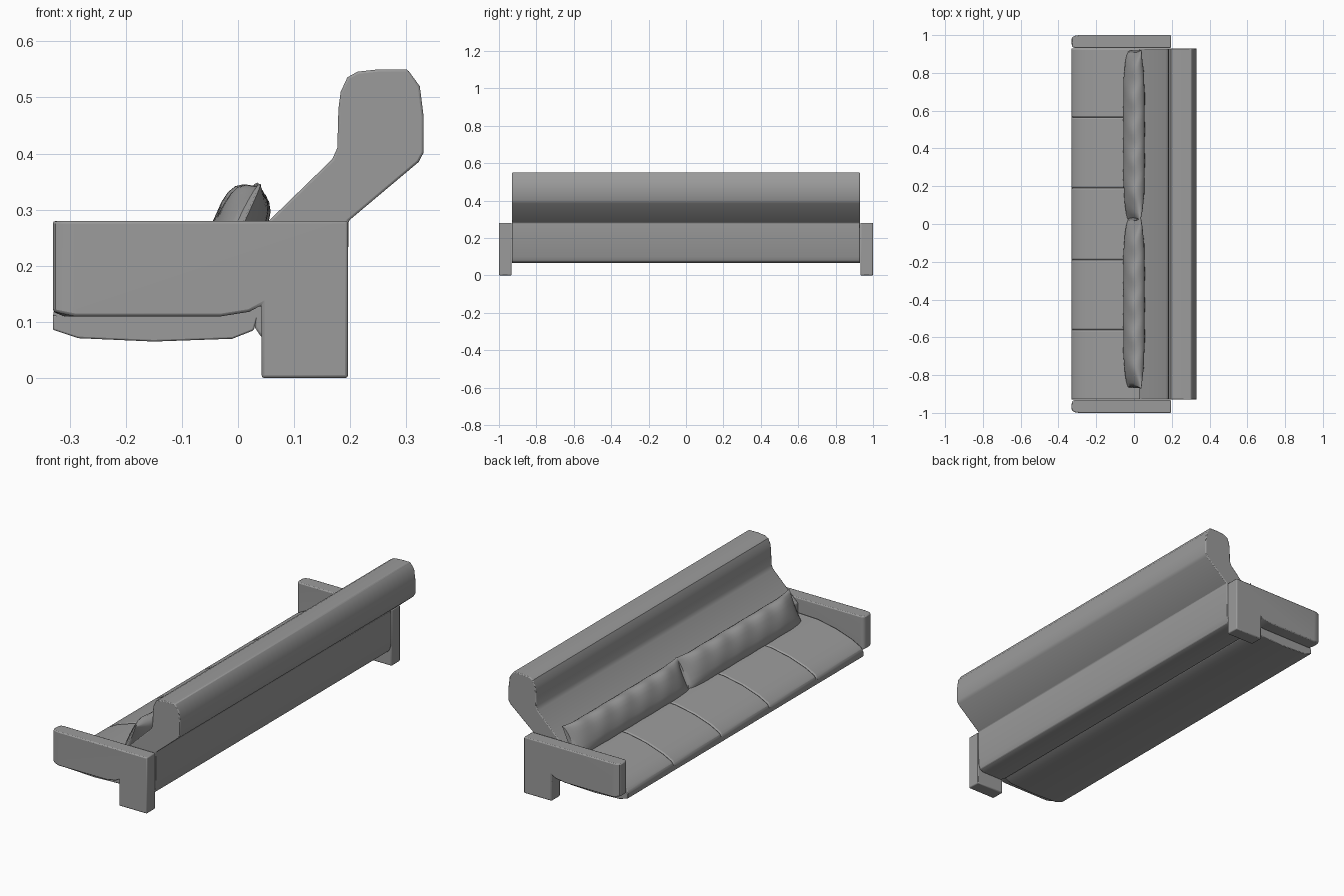
import bpy, bmesh, math
from mathutils import Vector

cube = bpy.data.objects.get("Cube")
if cube:
    bpy.data.objects.remove(cube)

grey = bpy.data.materials.new("grey_fabric")
grey.use_nodes = True
GREY = (0.33, 0.33, 0.33, 1)
grey.diffuse_color = GREY
grey.node_tree.nodes["Principled BSDF"].inputs["Base Color"].default_value = GREY


def finish(bm, name, bevel=0.0, angle=35):
    """Turn a bmesh into a smooth shaded object with softened edges."""
    bmesh.ops.recalc_face_normals(bm, faces=bm.faces)
    me = bpy.data.meshes.new(name)
    bm.to_mesh(me)
    bm.free()
    me.materials.append(grey)
    ob = bpy.data.objects.new(name, me)
    bpy.context.collection.objects.link(ob)
    if bevel:
        mod = ob.modifiers.new("soft_edges", "BEVEL")
        mod.width = bevel
        mod.segments = 2
        mod.limit_method = "ANGLE"
        mod.angle_limit = math.radians(40)
    bpy.ops.object.select_all(action="DESELECT")
    bpy.context.view_layer.objects.active = ob
    ob.select_set(True)
    bpy.ops.object.shade_smooth_by_angle(angle=math.radians(angle))
    return ob


def prism(profile, y0, y1):
    """Extrude an (x, z) profile along y."""
    bm = bmesh.new()
    face = bm.faces.new([bm.verts.new((x, y0, z)) for x, z in profile])
    ext = bmesh.ops.extrude_face_region(bm, geom=[face])
    for v in ext["geom"]:
        if isinstance(v, bmesh.types.BMVert):
            v.co.y = y1
    return bm


# Backrest and rear base in one profile
back = [(0.03, 0.09), (0.04, 0.075), (0.06, 0.067), (0.165, 0.067), (0.185, 0.075),
        (0.195, 0.1), (0.197, 0.28), (0.322, 0.385), (0.331, 0.402), (0.331, 0.465),
        (0.324, 0.52), (0.302, 0.55), (0.25, 0.55), (0.213, 0.546), (0.195, 0.536),
        (0.183, 0.51), (0.179, 0.48), (0.177, 0.41), (0.168, 0.39), (0.06, 0.285), (0.03, 0.255)]
finish(prism(back, -0.93, 0.93), "backrest", 0.004)

# Seat tray under the cushions
tray = [(-0.33, 0.112), (-0.33, 0.086), (-0.285, 0.071), (-0.15, 0.065), (-0.01, 0.07),
        (0.028, 0.085), (0.035, 0.112)]
finish(prism(tray, -0.93, 0.93), "seat_tray", 0.003)

# Five domed seat cushions
cushion = [(-0.33, 0.1), (-0.33, 0.118), (-0.318, 0.132), (-0.27, 0.157), (-0.18, 0.187),
           (-0.08, 0.207), (0.06, 0.212), (0.06, 0.1)]
seams = [-0.93, -0.56, -0.19, 0.19, 0.565, 0.93]
for i, (a, b) in enumerate(zip(seams, seams[1:])):
    finish(prism(cushion, a, b), f"seat_cushion_{i + 1}", 0.008)

# Armrests, each with a rear leg and a rounded front
arm = [(-0.33, 0.118), (-0.31, 0.11), (-0.03, 0.11), (0.02, 0.118), (0.042, 0.13), (0.042, 0.003),
       (0.196, 0.003), (0.196, 0.28), (-0.33, 0.28)]
for side, name in ((1, "left_armrest"), (-1, "right_armrest")):
    bm = prism(arm, 0.932, 1.0)
    front = [e for e in bm.edges if all(v.co.x < -0.329 for v in e.verts)
             and abs(e.verts[0].co.y - e.verts[1].co.y) < 0.001]
    bmesh.ops.bevel(bm, geom=front, offset=0.019, segments=3, profile=0.5, affect="EDGES")
    for v in bm.verts:
        if v.co.y > 0.966 and v.co.x < -0.305:
            v.co.x = -0.33 + (v.co.x + 0.33) * 2
        v.co.y *= side
        v.co.z = max(v.co.z, 0.0) if v.co.z > 0.01 else 0.0
    finish(bm, name, 0.005)


def pillow(name, y0, y1, phase):
    """A long pillow with pinched ends and wavy creases, leaning on the back."""
    bm = bmesh.new()
    rows, around = 48, 20
    up = Vector((0.42, 0, 0.91))
    out = Vector((-0.91, 0, 0.42))
    rings = []
    for i in range(rows + 1):
        t = 2 * i / rows - 1
        thick = 0.006 + 0.04 * (1 - abs(t) ** 6)
        tall = 0.078 + 0.01 * t ** 8
        wave = math.sin(t * 17 + phase)
        ring = []
        for k in range(around):
            a = math.tau * k / around
            c, s = math.cos(a), math.sin(a)
            depth = thick * math.copysign(abs(c) ** 0.8, c) * (1 + 0.13 * wave * s)
            height = tall * math.copysign(abs(s) ** 0.8, s)
            shift = 0.004 * wave * abs(s) ** 2
            p = Vector((0.0, 0, 0.267)) + up * height + out * (depth + shift)
            # Corners stick out past the middle of each end
            p.y = (y0 + y1) / 2 + t * (y1 - y0) / 2 * (1 - 0.03 * (1 - s * s) * t ** 6)
            ring.append(bm.verts.new(p))
        rings.append(ring)
    for r0, r1 in zip(rings, rings[1:]):
        for k in range(around):
            n = (k + 1) % around
            bm.faces.new((r0[k], r0[n], r1[n], r1[k]))
    bm.faces.new(rings[0])
    bm.faces.new(rings[-1])
    finish(bm, name, angle=60)


pillow("left_pillow", 0.02, 0.92, 0.4)
pillow("right_pillow", -0.87, 0.03, 1.9)
